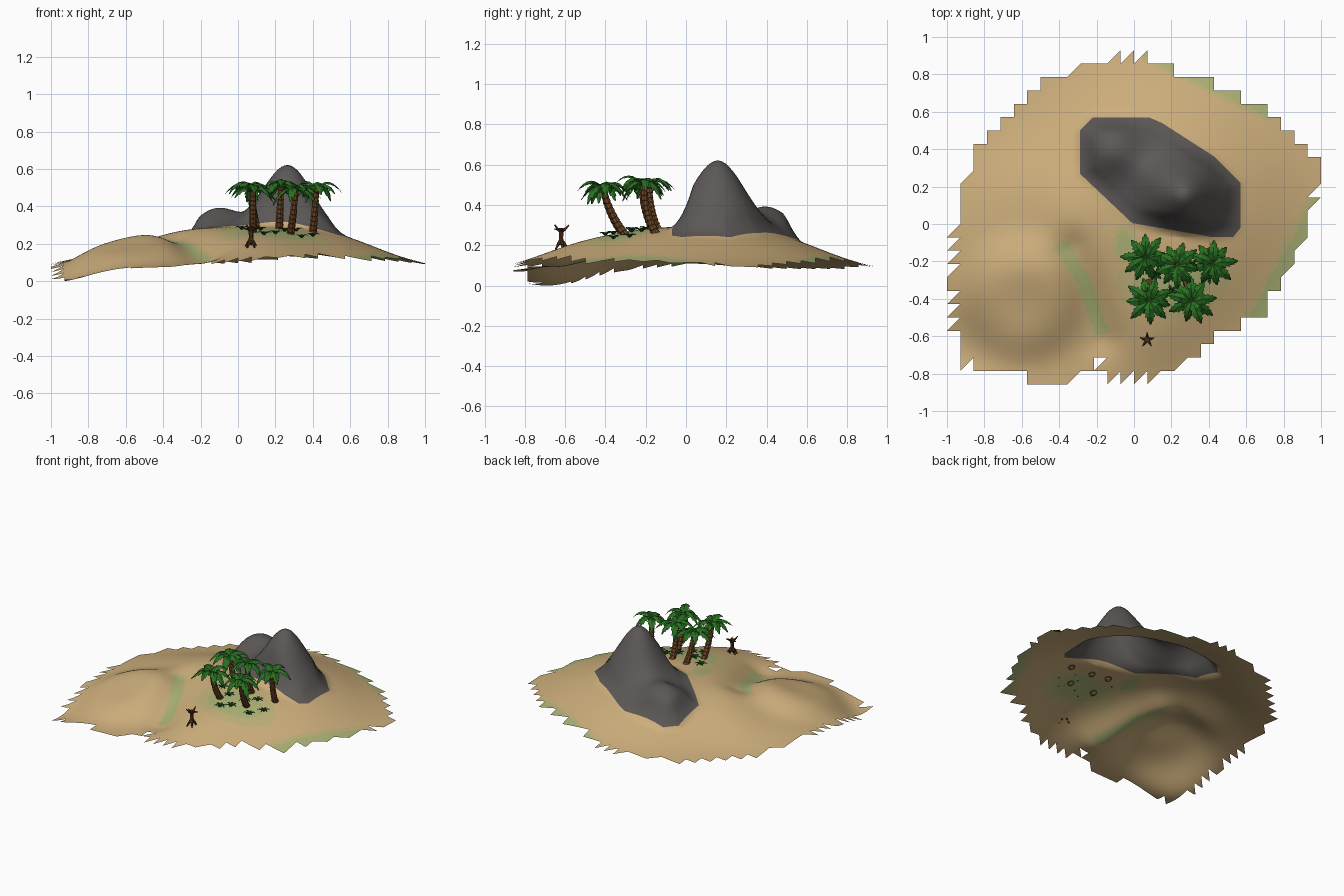
import bpy, bmesh, math, random
from mathutils import Vector, Matrix
from mathutils.geometry import intersect_point_line

if "Cube" in bpy.data.objects:
    bpy.data.objects.remove(bpy.data.objects["Cube"])

random.seed(4)


def mat(name, r, g, b):
    m = bpy.data.materials.new(name)
    m.diffuse_color = (r, g, b, 1)
    m.use_nodes = True
    m.node_tree.nodes["Principled BSDF"].inputs["Base Color"].default_value = m.diffuse_color
    return m


SAND = mat("sand", .61, .425, .2)
PALE = mat("grassy sand", .52, .435, .19)
GRASS = mat("pale grass", .41, .44, .18)
ROCK = mat("grey rock", .105, .097, .093)
BARK = mat("palm bark", .15, .06, .016)
DEADWOOD = mat("dark wood", .075, .03, .01)
LEAF = mat("leaf green", .022, .16, .015)
LEAF2 = mat("dark leaf green", .01, .08, .01)


def finish(bm, name, mats, smooth=False):
    me = bpy.data.meshes.new(name)
    for f in bm.faces:
        f.smooth = smooth
    bm.to_mesh(me)
    bm.free()
    for m in mats:
        me.materials.append(m)
    ob = bpy.data.objects.new(name, me)
    bpy.context.collection.objects.link(ob)
    return ob


# ---- terrain shape: sums of soft mounds (x, y, height, radius, power)
DUNES = [(.15, .08, .22, .66, 3), (.1, -.62, .05, .28, 2), (-.6, 0, .06, .4, 3),
         (-.6, -.4, .085, .3, 4), (-.97, -.68, -.075, .26, 2)]
PEAKS = [(.27, .155, .325, .18, 2), (.1, .3, .04, .16, 2), (-.13, .43, .145, .17, 2.2)]
OUTLINE = [(.98, .32), (.97, .1), (.93, 0), (.86, -.2), (.66, -.5), (.45, -.6), (.36, -.7),
           (.1, -.82), (-.14, -.82), (-.2, -.72), (-.24, -.8), (-.36, -.84), (-.44, -.9),
           (-.58, -.81), (-.8, -.8), (-.94, -.72), (-.98, -.3), (-.94, .1), (-.87, .34),
           (-.68, .6), (-.5, .76), (-.2, .87), (0, .91), (.2, .83), (.43, .75), (.6, .68),
           (.79, .54), (.93, .4)]
RIDGE = [(-.29, .27), (-.01, .005), (.42, -.07), (.53, -.07), (.57, -.02), (.57, .22),
         (.43, .36), (.15, .54), (.08, .57), (-.22, .57), (-.29, .5)]


def edges_of(poly):
    return zip(poly, poly[1:] + poly[:1])


def ridge_depth(x, y):
    # distance inside the convex foot line of the rock, negative outside
    return min(((bx - ax) * (y - ay) - (by - ay) * (x - ax)) / math.hypot(bx - ax, by - ay)
               for (ax, ay), (bx, by) in edges_of(RIDGE))


def seg_dist(x, y, a, b):
    p, a, b = Vector((x, y, 0)), Vector((*a, 0)), Vector((*b, 0))
    q, t = intersect_point_line(p, a, b)
    q = a if t < 0 else b if t > 1 else q
    return (p - q).length


def mounds(x, y, table):
    return sum(a * math.exp(-(math.hypot(x - cx, y - cy) / r) ** p) for cx, cy, a, r, p in table)


def height(x, y):
    gully = .04 * math.exp(-(seg_dist(x, y, (-.34, -.15), (-.17, -.6)) / .11) ** 2)
    fade = min(1, max(0, (ridge_depth(x, y) + .03) / .11))
    return .073 + mounds(x, y, DUNES) + fade * mounds(x, y, PEAKS) - gully


def inside(x, y, poly):
    hit = False
    for (ax, ay), (bx, by) in edges_of(poly):
        if (ay > y) != (by > y) and x < ax + (y - ay) * (bx - ax) / (by - ay):
            hit = not hit
    return hit


def ground_index(x, y):
    # rock ridge first, then grass patches by distance (core, fringe)
    if ridge_depth(x, y) > 0:
        return 3
    d = min(seg_dist(x, y, (-.38, -.13), (-.27, -.3)) / .045,
            seg_dist(x, y, (-.27, -.3), (-.18, -.56)) / .045,
            math.hypot((x - .2) / .27, (y + .32) / .16),
            math.hypot((x + .05) / .06, (y + .11) / .1),
            seg_dist(x, y, (.68, -.52), (1.02, .1)) / .09,
            seg_dist(x, y, (.1, .92), (.72, .62)) / .06)
    return 2 if d < .75 else 1 if d < 1.1 else 0


# coarse triangle grid gives the jagged rim, then it is refined and raised
bm = bmesh.new()
S = 1 / 14
V = {(i, j): bm.verts.new((i * S, j * S, 0)) for i in range(-14, 15) for j in range(-13, 14)}
for i in range(-14, 14):
    for j in range(-13, 13):
        mx, my = (i + .5) * S, (j + .5) * S
        stepped = mx * my < 0 and min(abs(mx), abs(my)) > .35
        for tri in (((i, j), (i + 1, j), (i + 1, j + 1)), ((i, j), (i + 1, j + 1), (i, j + 1))):
            if not stepped:
                mx, my = sum(t[0] for t in tri) * S / 3, sum(t[1] for t in tri) * S / 3
            if inside(mx, my, OUTLINE):
                bm.faces.new([V[t] for t in tri])
bmesh.ops.delete(bm, geom=[v for v in bm.verts if not v.link_faces], context='VERTS')
bmesh.ops.subdivide_edges(bm, edges=bm.edges[:], cuts=3, use_grid_fill=True)
# clean cuts along the foot of the rock ridge
for (ax, ay), (bx, by) in edges_of(RIDGE):
    bmesh.ops.bisect_plane(bm, geom=bm.verts[:] + bm.edges[:] + bm.faces[:], dist=1e-4,
                           plane_co=(ax, ay, 0), plane_no=(by - ay, ax - bx, 0))
for f in bm.faces:
    c = f.calc_center_median()
    f.material_index = ground_index(c.x, c.y)
low = min(height(v.co.x, v.co.y) for v in bm.verts)
for v in bm.verts:
    v.co.z = height(v.co.x, v.co.y) - low
finish(bm, "island_ground", [SAND, PALE, GRASS, ROCK], True)


def on_ground(x, y):
    return Vector((x, y, height(x, y) - low))


# ---- helpers for wood and foliage
def tube(bm, path, radii, sides=8):
    rings = []
    for k, (p, r) in enumerate(zip(path, radii)):
        d = path[min(k + 1, len(path) - 1)] - path[max(k - 1, 0)]
        q = d.to_track_quat('Z', 'Y')
        rings.append([bm.verts.new(p + q @ Vector((r * math.cos(a), r * math.sin(a), 0)))
                      for a in (2 * math.pi * s / sides for s in range(sides))])
    for lo, hi in zip(rings, rings[1:]):
        for s in range(sides):
            t = (s + 1) % sides
            bm.faces.new((lo[s], lo[t], hi[t], hi[s]))
    bm.faces.new(rings[-1])


def frond(bm, origin, angle, length, width, rise, droop, steps=6):
    # arched leaf with a raised rib and saw-tooth edges, a few darker leaflets
    rot = Matrix.Rotation(angle, 3, 'Z')

    def pt(t, side):
        w = width * math.sin(math.pi * min(1, .15 + .85 * t)) ** .7 if t < 1 else 0
        return bm.verts.new(origin + rot @ Vector(
            (length * t, side * w, rise * t - droop * t * t - abs(side) * w * .4)))
    rib = [pt(k / steps, 0) for k in range(steps + 1)]
    for side in (1, -1):
        for k in range(steps):
            inner = pt(k / steps, side * .65)
            tip = pt(min(.97, (k + 1.1) / steps), side)
            f = bm.faces.new((rib[k], rib[k + 1], tip, inner)[::side])
            f.normal_update()
            if f.normal.z < 0:
                f.normal_flip()
            f.material_index = 1 if k % 3 == 2 and side > 0 else 0


# ---- palms: crown x, y, z and trunk foot x, y
PALMS = [(.06, -.18, .505, .1, -.14), (.23, -.22, .51, .22, -.16), (.42, -.21, .5, .4, -.15),
         (.08, -.41, .48, .08, -.31), (.31, -.41, .485, .28, -.3)]
for n, (x, y, z, fx, fy) in enumerate(PALMS, 1):
    foot, top = on_ground(fx, fy) - Vector((0, 0, .01)), Vector((x, y, z))
    bend = foot.lerp(top, .5) + Vector((0, -.028, -.01))
    path, radii = [], []
    for k in range(11):
        t = k / 10
        p = foot * (1 - t) ** 2 + bend * 2 * t * (1 - t) + top * t * t
        r = .022 - .006 * t
        step = (top - foot) * .012
        path += [p, p + step]                # flared ring on every segment
        radii += [r * .9, r * 1.05]
    bm = bmesh.new()
    tube(bm, path, radii)
    finish(bm, f"palm_trunk_{n}", [BARK])
    bm = bmesh.new()
    turn = random.random()
    for k in range(9):
        frond(bm, top, turn + k * math.tau / 9 + random.uniform(-.12, .12),
              random.uniform(.115, .14), .033, random.uniform(.1, .15), random.uniform(.14, .19))
    finish(bm, f"palm_crown_{n}", [LEAF, LEAF2])

# ---- small ferns around the palms
FERNS = [(.02, -.2), (.12, -.27), (.2, -.36), (.34, -.36), (.25, -.27), (.4, -.28), (.14, -.4),
         (.31, -.22)]
bm = bmesh.new()
for x, y in FERNS:
    for k in range(6):
        frond(bm, on_ground(x, y), k * math.tau / 6 + x * 20, random.uniform(.034, .045), .011,
              .065, .055, 3)
finish(bm, "ground_ferns", [LEAF2, LEAF])

# ---- dead tree: stem, roots and bare branches
base, up = on_ground(.07, -.62), Vector((0, 0, 1))
bm = bmesh.new()
tube(bm, [base + up * h for h in (.015, .05, .1)], [.016, .012, .014], 6)
for k in range(5):
    a = k * math.tau / 5 + .3
    out = Vector((math.cos(a), math.sin(a), 0))
    tube(bm, [base + up * .04, base + out * .016 + up * .022, base + out * .034 - up * .008],
         [.01, .008, .004], 5)
    tube(bm, [base + up * .08, base + out * .018 + up * .092, base + out * .04 +
              up * (.095 + .02 * (k % 2))], [.009, .007, .003], 5)
finish(bm, "dead_tree", [DEADWOOD])
